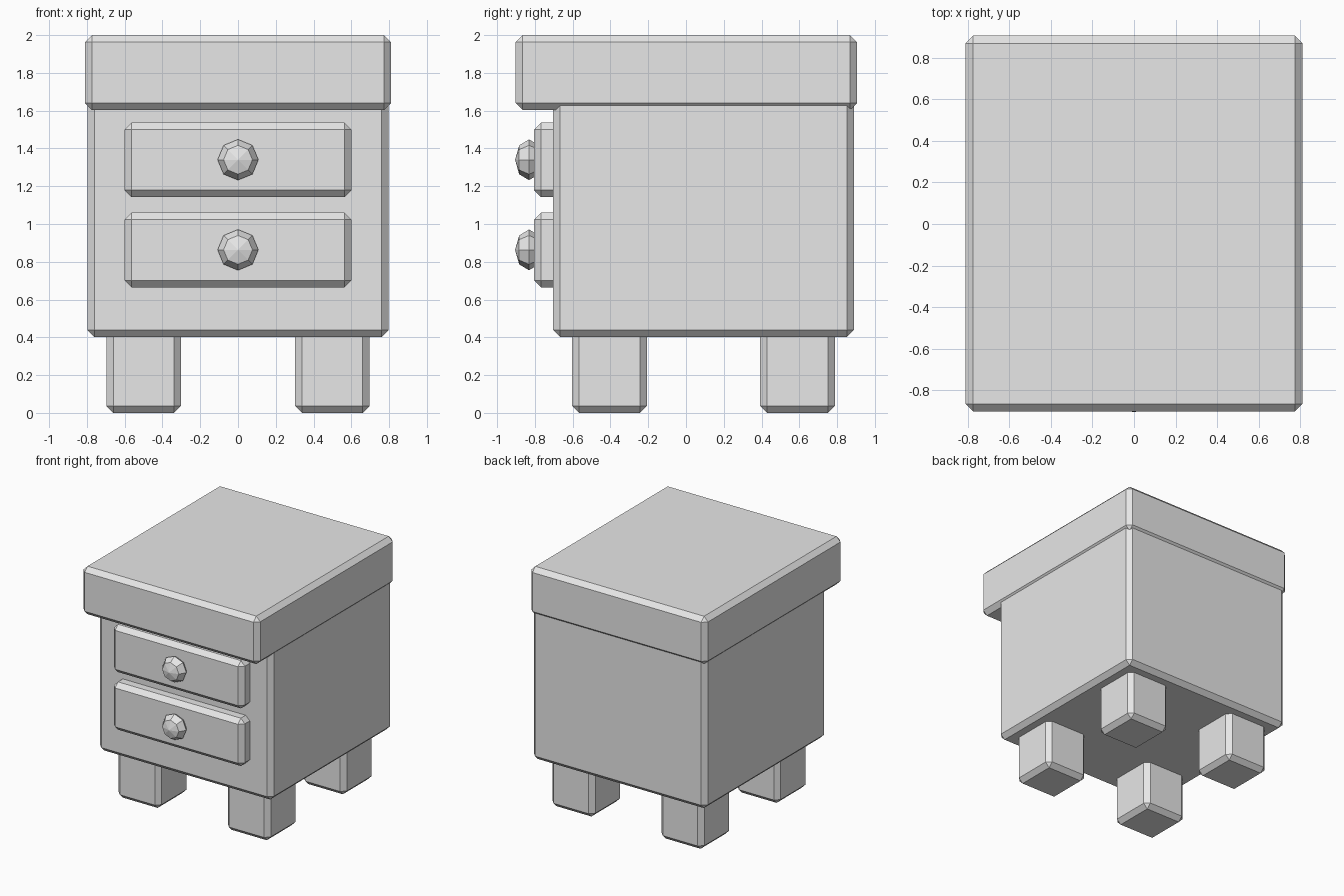
import bpy
from math import radians
from mathutils import Vector

cube = bpy.data.objects.get("Cube")
if cube:
    bpy.data.objects.remove(cube, do_unlink=True)

BEVEL = 0.037

# One plain grey for everything
grey = bpy.data.materials.new("plain grey")
grey.use_nodes = True
colour = (0.8, 0.8, 0.8, 1)
grey.diffuse_color = colour
grey.node_tree.nodes["Principled BSDF"].inputs["Base Color"].default_value = colour


def box(name, low, high):
    """Box between two corners with chamfered edges."""
    low, high = Vector(low), Vector(high)
    bpy.ops.mesh.primitive_cube_add(size=1, location=(low + high) / 2)
    obj = bpy.context.object
    obj.name = name
    obj.scale = high - low
    bpy.ops.object.transform_apply(location=False, rotation=False, scale=True)
    bevel = obj.modifiers.new("chamfer", 'BEVEL')
    bevel.width = BEVEL
    bevel.segments = 1
    obj.data.materials.append(grey)


def knob(name, z):
    """Faceted, flattened ball with its pole facing forward."""
    bpy.ops.mesh.primitive_uv_sphere_add(segments=8, ring_count=4, radius=1,
                                         location=(0, -0.831, z),
                                         rotation=(radians(90), 0, 0))
    obj = bpy.context.object
    obj.name = name
    obj.scale = (0.108, 0.108, 0.074)
    obj.data.materials.append(grey)


# Cabinet and thick overhanging top
box("body", (-0.797, -0.703, 0.402), (0.797, 0.889, 1.72))
box("top", (-0.81, -0.902, 1.603), (0.81, 0.905, 2))

# Drawer fronts with knobs
for label, z in (("lower", 0.863), ("upper", 1.34)):
    box(label + "_drawer", (-0.6, -0.804, z - 0.198), (0.6, -0.5, z + 0.198))
    knob(label + "_knob", z)

# Four square legs, sunk into the cabinet
for side, x in (("right", -0.5), ("left", 0.5)):
    for end, y in (("front", -0.405), ("back", 0.591)):
        box(f"{end}_{side}_leg", (x - 0.197, y - 0.198, 0), (x + 0.197, y + 0.198, 0.5))
